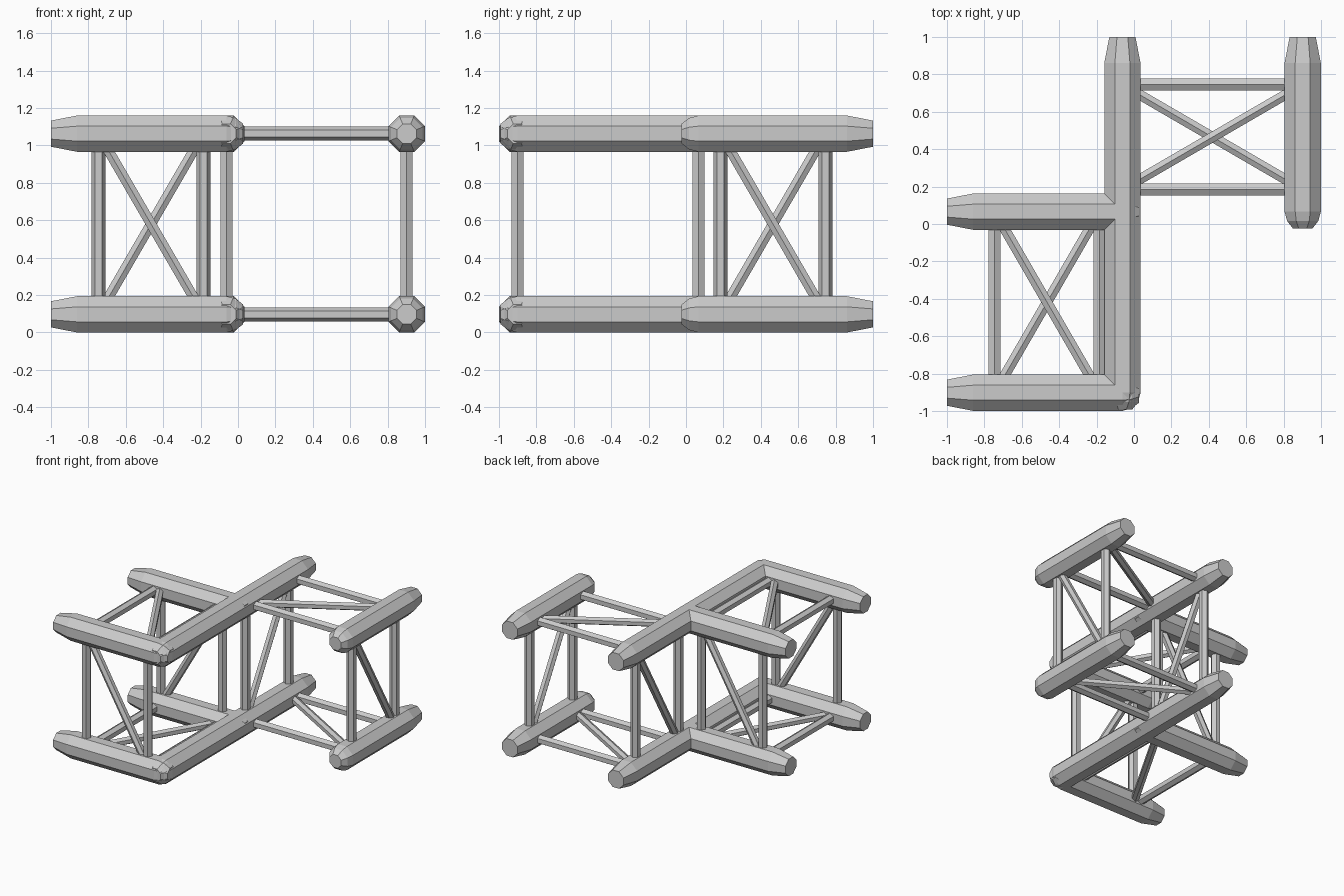
import bpy, bmesh, math
from mathutils import Vector

if "Cube" in bpy.data.objects:
    bpy.data.objects.remove(bpy.data.objects["Cube"])

R = 0.097 / math.cos(math.pi / 8)      # chord radius, octagon with flats on the axes
LOW, HIGH = 0.097, 1.063               # chord heights
XL, XR = -0.062, 0.902                 # chords running along y
YF, YB = -0.902, 0.066                 # chords running along x
X, Y, Z = Vector((1, 0, 0)), Vector((0, 1, 0)), Vector((0, 0, 1))


def lathe(name, origin, axis, corner, profile, sides, phase=0.0):
    """Sweep a (distance, radius) profile around an axis; both ends are capped."""
    axis = axis.normalized()
    u = (corner - axis * corner.dot(axis)).normalized()
    v = axis.cross(u)
    bm = bmesh.new()
    rings = []
    for dist, rad in profile:
        ring = []
        for i in range(sides):
            a = phase + math.tau * i / sides
            ring.append(bm.verts.new(origin + axis * dist + (u * math.cos(a) + v * math.sin(a)) * rad))
        rings.append(ring)
    for r0, r1 in zip(rings, rings[1:]):
        for i in range(sides):
            j = (i + 1) % sides
            bm.faces.new((r0[i], r0[j], r1[j], r1[i]))
    bm.faces.new(rings[0][::-1])
    bm.faces.new(rings[-1])
    mesh = bpy.data.meshes.new(name)
    bm.to_mesh(mesh)
    bm.free()
    obj = bpy.data.objects.new(name, mesh)
    bpy.context.collection.objects.link(obj)
    return obj


def chord(name, start, end):
    """Main tube: rounded at the start, tapered at the open end."""
    d = end - start
    n = d.length
    profile = [(-0.09, R * 0.54), (-0.05, R * 0.86), (0, R),
               (n - 0.14, R), (n, R * 0.72)]
    lathe(name, start, d, Z, profile, 8, math.pi / 8)


def strut(name, a, b, corner, rad=0.037):
    d = b - a
    lathe(name, a, d, corner, [(0, rad), (d.length, rad)], 6)


# Main tubes, lower and upper
for level, z in (("lower", LOW), ("upper", HIGH)):
    chord(level + "_long_tube", Vector((XL, YF, z)), Vector((XL, 1, z)))
    chord(level + "_right_tube", Vector((XR, YB, z)), Vector((XR, 1, z)))
    chord(level + "_front_left_tube", Vector((XL, YF, z)), Vector((-1, YF, z)))
    chord(level + "_back_left_tube", Vector((XL, YB, z)), Vector((-1, YB, z)))

# Ladder struts of each bay
XS = (-0.745, -0.185)
YS = (0.185, 0.745)
for x in XS:
    for y in (YF, YB):
        strut("left_upright", Vector((x, y, LOW)), Vector((x, y, HIGH)), X)
    for z in (LOW, HIGH):
        strut("left_crossbar", Vector((x, YF, z)), Vector((x, YB, z)), Z)
for y in YS:
    for x in (XL, XR):
        strut("right_upright", Vector((x, y, LOW)), Vector((x, y, HIGH)), Y)
    for z in (LOW, HIGH):
        strut("right_crossbar", Vector((XL, y, z)), Vector((XR, y, z)), Z)

# Diagonal braces, opposite directions on facing sides
D = 0.031
x0, x1 = XS
y0, y1 = YS
strut("left_front_brace", Vector((x0, YF, HIGH)), Vector((x1, YF, LOW)), Y, D)
strut("left_back_brace", Vector((x0, YB, LOW)), Vector((x1, YB, HIGH)), Y, D)
strut("left_upper_brace", Vector((x0, YB, HIGH)), Vector((x1, YF, HIGH)), Z, D)
strut("left_lower_brace", Vector((x0, YF, LOW)), Vector((x1, YB, LOW)), Z, D)
strut("right_outer_brace", Vector((XR, y0, HIGH)), Vector((XR, y1, LOW)), X, D)
strut("right_inner_brace", Vector((XL, y0, LOW)), Vector((XL, y1, HIGH)), X, D)
strut("right_upper_brace", Vector((XL, y0, HIGH)), Vector((XR, y1, HIGH)), Z, D)
strut("right_lower_brace", Vector((XL, y1, LOW)), Vector((XR, y0, LOW)), Z, D)
